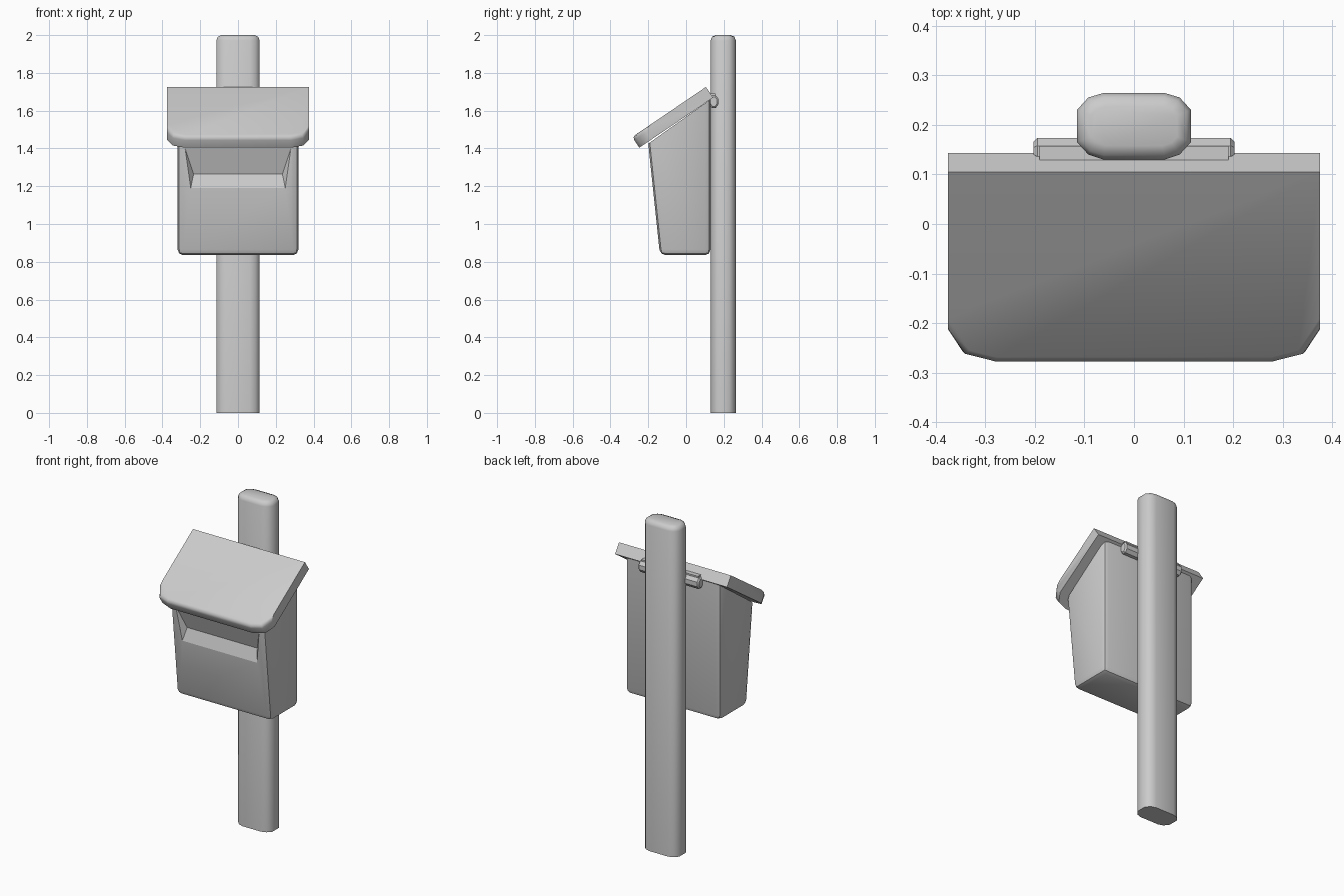
import bpy, bmesh, math
from mathutils import Vector

cube = bpy.data.objects.get("Cube")
if cube:
    bpy.data.objects.remove(cube)

grey = bpy.data.materials.new("plain grey")
grey.use_nodes = True
COLOUR = (0.6, 0.6, 0.6, 1)
grey.diffuse_color = COLOUR
grey.node_tree.nodes["Principled BSDF"].inputs["Base Color"].default_value = COLOUR


def finish(name, bm, angle=60):
    bmesh.ops.recalc_face_normals(bm, faces=bm.faces[:])
    mesh = bpy.data.meshes.new(name)
    bm.to_mesh(mesh)
    bm.free()
    mesh.materials.append(grey)
    obj = bpy.data.objects.new(name, mesh)
    bpy.context.collection.objects.link(obj)
    bpy.ops.object.select_all(action='DESELECT')
    obj.select_set(True)
    bpy.context.view_layer.objects.active = obj
    if angle:
        bpy.ops.object.shade_smooth_by_angle(angle=math.radians(angle))
    return obj


def extrude(points, offset):
    """Solid made by sweeping a closed outline along an offset."""
    bm = bmesh.new()
    face = bm.faces.new([bm.verts.new(p) for p in points])
    new = bmesh.ops.extrude_face_region(bm, geom=[face])["geom"]
    bmesh.ops.translate(bm, vec=offset, verts=[v for v in new if isinstance(v, bmesh.types.BMVert)])
    bmesh.ops.recalc_face_normals(bm, faces=bm.faces[:])
    return bm


def bevel(bm, test, width, segments):
    edges = [e for e in bm.edges if test(e)]
    bmesh.ops.bevel(bm, geom=edges, offset=width, segments=segments, profile=0.5, affect='EDGES')


def mirrored(half):
    return half + [(-x, *rest) for x, *rest in reversed(half)]


# Post: rounded plank with a softened top
half = [(0.062, 0.13), (0.092, 0.14), (0.115, 0.165), (0.115, 0.23), (0.092, 0.255), (0.062, 0.264)]
bm = extrude([(x, y, 0) for x, y in mirrored(half)], (0, 0, 2))
bevel(bm, lambda e: all(v.co.z > 1.99 for v in e.verts), 0.028, 2)
finish("post", bm)

# Box body: tapered side profile, sloping top, soft lower and upright edges
profile = [(-0.2, 1.425), (-0.138, 0.835), (0.13, 0.835), (0.13, 1.66)]
bm = extrude([(-0.32, y, z) for y, z in profile], (0.64, 0, 0))
bevel(bm, lambda e: any(v.co.z < 0.9 for v in e.verts), 0.03, 2)
body = finish("box_body", bm, 0)


# Pressed recess in the front with a sloping ledge at its base
def front_y(z):
    return -0.138 - (z - 0.835) * 0.105


bm = bmesh.new()
for x, z, depth in ((0.28, 1.40, 0), (0.28, 1.40, -0.1), (0.25, 1.19, 0),
                    (0.25, 1.19, -0.1), (0.235, 1.265, 0.032)):
    for side in (-1, 1):
        bm.verts.new((side * x, front_y(z) + depth, z))
bmesh.ops.convex_hull(bm, input=bm.verts[:])
cutter = finish("recess_cutter", bm, 0)
cutter.hide_render = True
cutter.hide_set(True)

cut = body.modifiers.new("recess", 'BOOLEAN')
cut.operation = 'DIFFERENCE'
cut.solver = 'EXACT'
cut.object = cutter
bpy.ops.object.select_all(action='DESELECT')
body.select_set(True)
bpy.context.view_layer.objects.active = body
bpy.ops.object.modifier_apply(modifier=cut.name)
bpy.data.objects.remove(cutter)
bpy.ops.object.shade_smooth_by_angle(angle=math.radians(35))

# Lid: slab along the slope with rounded front corners and front lip
slope = Vector((0, 0.39, 0.265)).normalized()
normal = Vector((0, -slope.z, slope.y))
start = Vector((0, -0.247, 1.404))
half = [(0.28, 0), (0.345, 0.02), (0.375, 0.075), (0.375, 0.472)]
outline = [Vector((x, 0, 0)) + start + slope * d for x, d in mirrored(half)]
bm = extrude(outline, normal * 0.068)


def front_lip(e):
    local = [v.co - start for v in e.verts]
    return all(p.dot(normal) > 0.06 and p.dot(slope) < 0.1 for p in local)


bevel(bm, front_lip, 0.02, 2)
finish("lid", bm, 50)

# Hinge rod with chamfered ends, and the strip joining it to the lid
bm = extrude([(-0.203, 0.147 + 0.028 * math.cos(a), 1.648 + 0.036 * math.sin(a))
              for a in (math.tau * (i + 0.5) / 8 for i in range(8))], (0.406, 0, 0))
bevel(bm, lambda e: abs(e.verts[0].co.x - e.verts[1].co.x) < 0.01, 0.008, 1)
finish("hinge_rod", bm, 30)

bm = bmesh.new()
bmesh.ops.create_cube(bm, size=1)
bmesh.ops.scale(bm, vec=(0.38, 0.03, 0.02), verts=bm.verts[:])
bmesh.ops.translate(bm, vec=(0, 0.142, 1.68), verts=bm.verts[:])
finish("hinge_strip", bm, 30)
